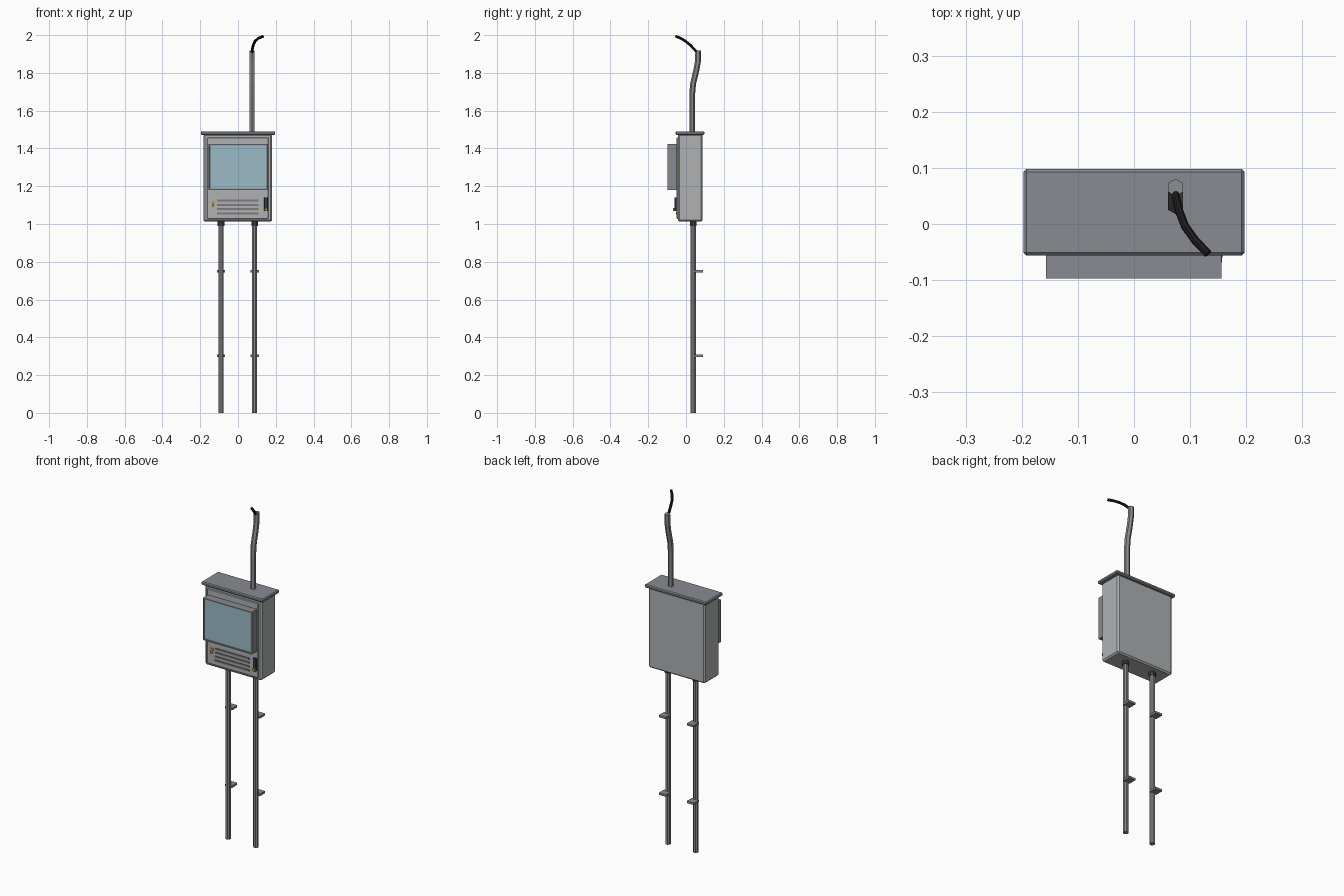
import bpy, bmesh, math
from mathutils import Vector

if "Cube" in bpy.data.objects:
    bpy.data.objects.remove(bpy.data.objects["Cube"])


def mat(name, r, g, b):
    m = bpy.data.materials.new(name)
    m.diffuse_color = (r, g, b, 1)
    m.use_nodes = True
    m.node_tree.nodes["Principled BSDF"].inputs["Base Color"].default_value = m.diffuse_color
    return m


CASE = mat("light grey casing", 0.43, 0.44, 0.45)
LID = mat("mid grey lid", 0.25, 0.26, 0.285)
STEEL = mat("pipe steel", 0.25, 0.26, 0.275)
GLASS = mat("pale blue glass", 0.33, 0.50, 0.57)
DARK = mat("dark fitting", 0.045, 0.047, 0.05)
BRASS = mat("brass", 0.55, 0.33, 0.06)
BLACK = mat("black rubber", 0.012, 0.012, 0.012)
VENT = mat("vent grey", 0.2, 0.2, 0.21)


def finish(name, bm, *mats):
    bmesh.ops.recalc_face_normals(bm, faces=bm.faces)
    me = bpy.data.meshes.new(name)
    bm.to_mesh(me)
    bm.free()
    for m in mats:
        me.materials.append(m)
    ob = bpy.data.objects.new(name, me)
    bpy.context.collection.objects.link(ob)
    return ob


def box_bm(x, y, z):
    """Box mesh from (min, max) ranges."""
    bm = bmesh.new()
    bmesh.ops.create_cube(bm, size=1)
    for v in bm.verts:
        v.co = Vector([(r[0] + r[1]) / 2 + c * (r[1] - r[0]) for r, c in zip((x, y, z), v.co)])
    return bm


def box(name, x, y, z, m, bevel=0):
    bm = box_bm(x, y, z)
    if bevel:
        bmesh.ops.bevel(bm, geom=bm.edges[:], offset=bevel, segments=1, affect='EDGES')
    return finish(name, bm, m)


def tube(name, path, r, n, m):
    """Sweep an n-sided section along a path, with capped ends."""
    pts = [Vector(p) for p in path]
    bm = bmesh.new()
    rings = []
    for i, p in enumerate(pts):
        t = (pts[min(i + 1, len(pts) - 1)] - pts[max(i - 1, 0)]).normalized()
        u = (Vector((1, 0, 0)) - t * t.x).normalized()
        v = t.cross(u)
        off = math.pi / 2 if n == 6 else math.pi / n
        rings.append([bm.verts.new(p + r * (math.cos(off + a) * u + math.sin(off + a) * v))
                      for a in (2 * math.pi * k / n for k in range(n))])
    for a, b in zip(rings, rings[1:]):
        for k in range(n):
            bm.faces.new((a[k], a[(k + 1) % n], b[(k + 1) % n], b[k]))
    bm.faces.new(rings[0])
    bm.faces.new(rings[-1])
    return finish(name, bm, m)


# Cabinet body, door plate and lid
box("cabinet_body", (-0.182, 0.18), (-0.043, 0.088), (1.012, 1.476), CASE, 0.008)
box("cabinet_door", (-0.164, 0.162), (-0.05, -0.03), (1.027, 1.458), CASE, 0.003)
box("cabinet_lid", (-0.197, 0.197), (-0.056, 0.098), (1.472, 1.491), LID, 0.005)

# Window hood with recessed glass
bm = box_bm((-0.157, 0.156), (-0.097, -0.045), (1.18, 1.423))
bmesh.ops.recalc_face_normals(bm, faces=bm.faces)
front = next(f for f in bm.faces if f.normal.y < -0.9)
bmesh.ops.inset_region(bm, faces=[front], thickness=0.010)
bmesh.ops.inset_region(bm, faces=[front], thickness=0.001, depth=-0.004)
front.material_index = 1
finish("window_hood", bm, LID, GLASS)

# Vent slats
for i in range(4):
    z = 1.056 + i * 0.0227
    box(f"vent_slat_{i + 1}", (-0.112, 0.108), (-0.054, -0.045), (z - 0.005, z + 0.005), VENT)

# Door handle and lock
box("door_handle", (0.137, 0.158), (-0.061, -0.045), (1.068, 1.141), DARK, 0.002)
box("handle_catch", (0.141, 0.157), (-0.070, -0.058), (1.068, 1.084), BRASS, 0.002)
box("lock_plate", (-0.139, -0.121), (-0.055, -0.045), (1.108, 1.122), BRASS)
box("lock_tab", (-0.137, -0.127), (-0.058, -0.045), (1.093, 1.108), BRASS)

# Lower conduits with collars and wall clamps
for side, x in (("left", -0.09), ("right", 0.088)):
    tube(f"{side}_conduit", [(x, 0.038, 0), (x, 0.038, 1.02)], 0.0148, 8, STEEL)
    tube(f"{side}_collar", [(x, 0.038, 0.99), (x, 0.038, 1.015)], 0.019, 8, DARK)
    for i, z in enumerate((0.302, 0.75)):
        box(f"{side}_clamp_{i + 1}", (x - 0.022, x + 0.022), (0.042, 0.09),
            (z - 0.006, z + 0.006), STEEL)

# Bent mast and the cable leaving its top
tube("mast", [(0.074, 0.033, 1.48), (0.074, 0.033, 1.69), (0.074, 0.038, 1.745),
              (0.074, 0.055, 1.815), (0.074, 0.063, 1.86), (0.074, 0.065, 1.919)], 0.0155, 6, STEEL)
tube("cable", [(0.073, 0.064, 1.9), (0.075, 0.047, 1.922), (0.081, 0.022, 1.948),
               (0.091, -0.004, 1.969), (0.109, -0.029, 1.984), (0.132, -0.053, 1.993)],
     0.0075, 8, BLACK)
